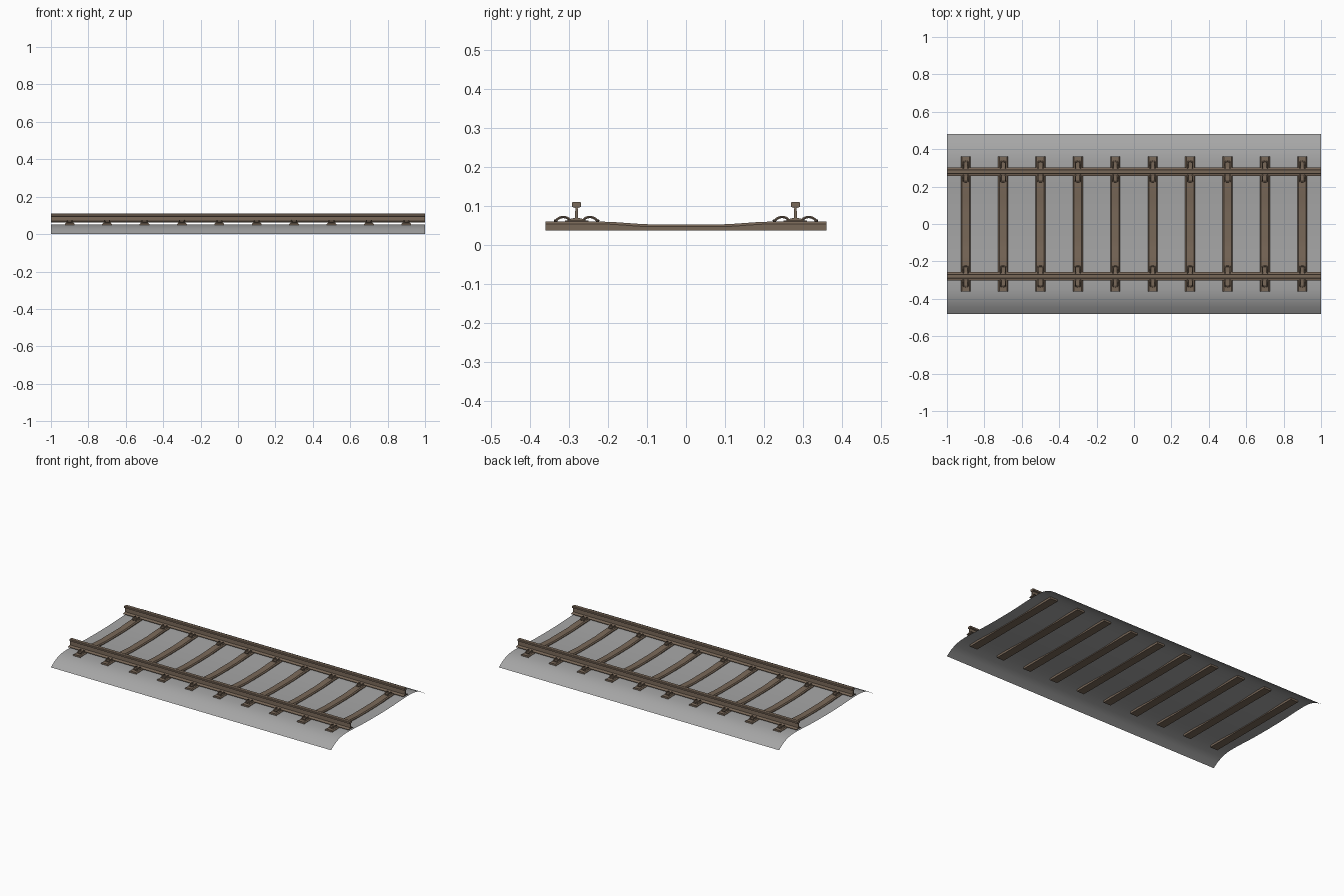
import bpy, bmesh, math
from mathutils import Vector

cube = bpy.data.objects.get("Cube")
if cube:
    bpy.data.objects.remove(cube)


def material(name, rgb):
    m = bpy.data.materials.new(name)
    m.use_nodes = True
    m.diffuse_color = (*rgb, 1)
    m.node_tree.nodes["Principled BSDF"].inputs["Base Color"].default_value = (*rgb, 1)
    return m


BROWN = material("rusty brown", (0.19, 0.138, 0.098))
GREY = material("gravel grey", (0.38, 0.38, 0.38))


def loft(name, rings, mat, closed=True, smooth=None):
    """Skin a row of equal rings; closed rings are also capped."""
    bm = bmesh.new()
    rows = [[bm.verts.new(p) for p in ring] for ring in rings]
    n = len(rows[0])
    for a, b in zip(rows, rows[1:]):
        for i in range(n if closed else n - 1):
            j = (i + 1) % n
            bm.faces.new((a[i], a[j], b[j], b[i]))
    if closed:
        bm.faces.new(rows[0])
        bm.faces.new(rows[-1])
    bmesh.ops.recalc_face_normals(bm, faces=bm.faces)
    if not closed and sum(f.normal.z for f in bm.faces) < 0:
        bmesh.ops.reverse_faces(bm, faces=bm.faces)
    me = bpy.data.meshes.new(name)
    bm.to_mesh(me)
    bm.free()
    me.materials.append(mat)
    ob = bpy.data.objects.new(name, me)
    bpy.context.collection.objects.link(ob)
    if smooth:
        bpy.ops.object.select_all(action="DESELECT")
        ob.select_set(True)
        bpy.context.view_layer.objects.active = ob
        bpy.ops.object.shade_smooth_by_angle(angle=math.radians(smooth))
    return ob


def copy_of(ob, name, x, side=1):
    """Linked copy, turned round for the other rail."""
    c = bpy.data.objects.new(name, ob.data)
    c.location = (x, 0, 0)
    c.rotation_euler.z = 0 if side > 0 else math.pi
    bpy.context.collection.objects.link(c)


def smoothstep(t):
    t = min(max(t, 0), 1)
    return t * t * (3 - 2 * t)


# Ballast: thin open sheet with rounded shoulders and a shallow middle
half = [(0, .043), (.1, .044), (.16, .046), (.22, .049), (.3, .052), (.35, .051),
        (.385, .046), (.415, .037), (.445, .023), (.48, 0)]
profile = [(-y, z) for y, z in half[:0:-1]] + half
loft("ballast", [[(x, y, z) for y, z in profile] for x in (-1, 1)], GREY, False, 40)

# Rails: head, web and foot in one section
section = [(.023, .062), (.023, .065), (.004, .070), (.003, .095), (.012, .098), (.012, .108), (.010, .110)]
outline = section + [(-y, z) for y, z in section[::-1]]
for name, y0 in (("left_rail", .28), ("right_rail", -.28)):
    loft(name, [[(x, y0 + y, z) for y, z in outline] for x in (-1, 1)], BROWN)

# Sleeper: chamfered bar with a lowered middle
rings = []
for i in range(-18, 19):
    y = i * .02
    top = .053 + .007 * smoothstep((abs(y) - .08) / .14)
    rings.append([(-.026, y, .038), (-.026, y, top - .006), (-.020, y, top),
                  (.020, y, top), (.026, y, top - .006), (.026, y, .038)])
sleeper = loft("sleeper_1", rings, BROWN, smooth=30)

# Rail pad and the two bent spring clips beside one rail
pad = loft("rail_pad_1", [[(x, y, z) for x, y in ((-.02, .25), (.02, .25), (.02, .31), (-.02, .31))]
                         for z in (.059, .063)], BROWN)


def clip(name, direction):
    arch, steps, r = [], 8, .0035
    for i in range(steps + 1):
        t = i / steps
        arch.append((.28 + direction * (.016 + .036 * t), .063 + .009 * math.sin(math.pi * t) ** .7))
    path = [Vector((-.013, y, z)) for y, z in arch]
    path.append(Vector((0, arch[-1][0] + direction * .003, arch[-1][1])))
    path += [Vector((.013, y, z)) for y, z in arch[::-1]]
    loops = []
    for i, p in enumerate(path):
        d = (path[min(i + 1, len(path) - 1)] - path[max(i - 1, 0)]).normalized()
        u = d.cross(Vector((0, 0, 1))).normalized()
        v = u.cross(d)
        loops.append([p + r * (u * math.cos(a) + v * math.sin(a))
                      for a in (k * math.tau / 6 for k in range(6))])
    return loft(name, loops, BROWN, smooth=50)


outer = clip("outer_clip_1", 1)
inner = clip("inner_clip_1", -1)

# Repeat along the track and for both rails
first = -.9
sleeper.location.x = first
for ob in (pad, outer, inner):
    ob.location.x = first
for k in range(10):
    x = first + .2 * k
    if k:
        copy_of(sleeper, f"sleeper_{k + 1}", x)
    for ob in (pad, outer, inner):
        base = ob.name.rsplit("_", 1)[0]
        if k:
            copy_of(ob, f"{base}_{k + 1}", x)
        copy_of(ob, f"right_{base}_{k + 1}", x, -1)
